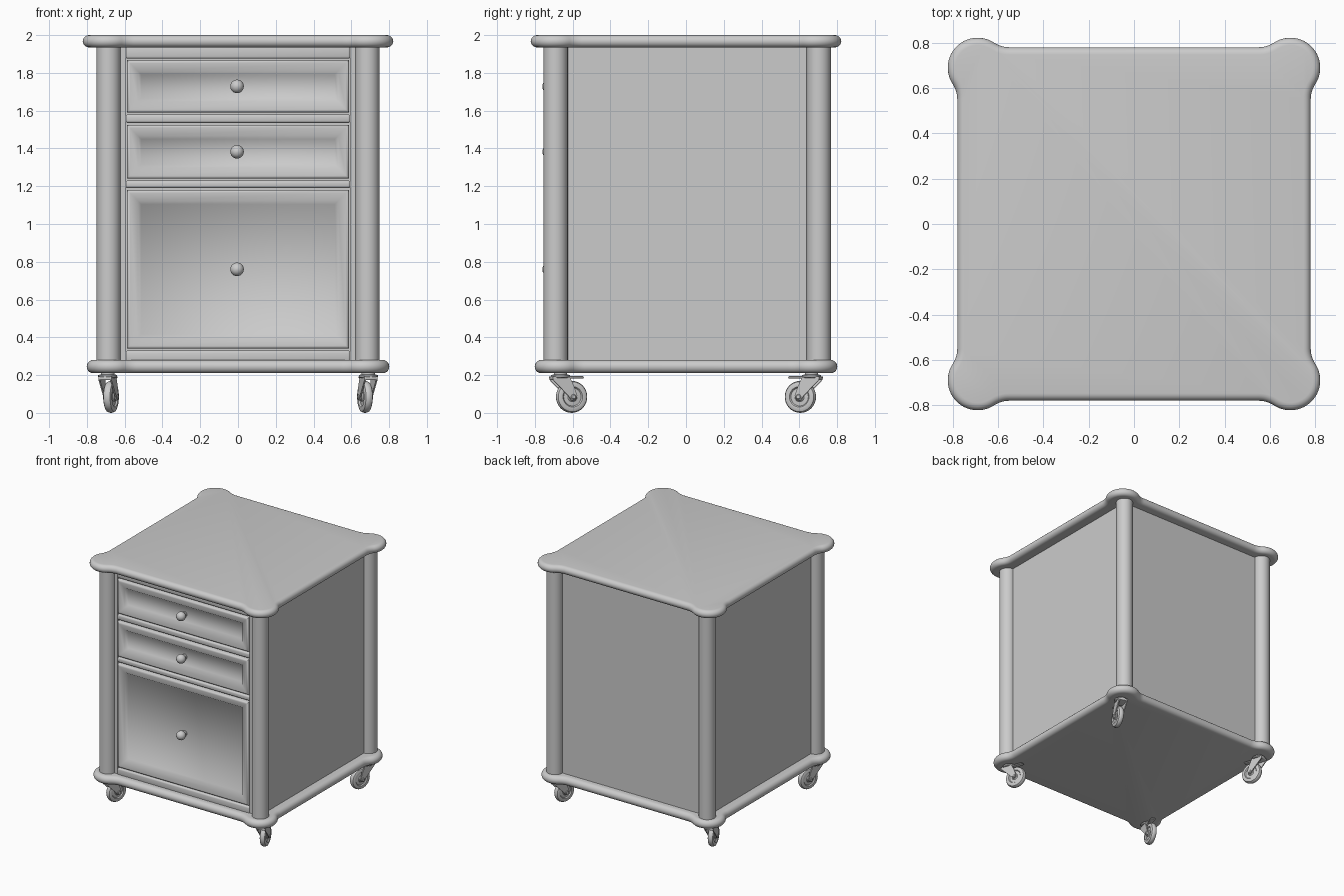
import bpy, bmesh, math
from mathutils import Matrix, Vector

if "Cube" in bpy.data.objects:
    bpy.data.objects.remove(bpy.data.objects["Cube"])

grey = bpy.data.materials.new("light_grey")
grey.diffuse_color = (0.6, 0.6, 0.6, 1)
grey.use_nodes = True
grey.node_tree.nodes["Principled BSDF"].inputs["Base Color"].default_value = grey.diffuse_color


def finish(name, bm, angle=35, matrix=None):
    bmesh.ops.recalc_face_normals(bm, faces=bm.faces)
    me = bpy.data.meshes.new(name)
    bm.to_mesh(me)
    bm.free()
    me.materials.append(grey)
    ob = bpy.data.objects.new(name, me)
    bpy.context.collection.objects.link(ob)
    if matrix is not None:
        ob.matrix_world = matrix
    bpy.ops.object.select_all(action='DESELECT')
    ob.select_set(True)
    bpy.context.view_layer.objects.active = ob
    bpy.ops.object.shade_smooth_by_angle(angle=math.radians(angle))
    return ob


def skin(loops):
    """Closed solid through a stack of equal-length point loops."""
    bm = bmesh.new()
    rings = [[bm.verts.new(p) for p in loop] for loop in loops]
    n = len(rings[0])
    for a, b in zip(rings, rings[1:]):
        for i in range(n):
            j = (i + 1) % n
            bm.faces.new((a[i], a[j], b[j], b[i]))
    bm.faces.new(rings[0])
    bm.faces.new(rings[-1])
    return bm


def lathe(name, profile, matrix, n=32):
    ring = [(math.cos(2 * math.pi * i / n), math.sin(2 * math.pi * i / n)) for i in range(n)]
    return finish(name, skin([[(r * c, r * s, h) for c, s in ring] for r, h in profile]), 35, matrix)


def box(name, x, y, z, bevel=0.0, matrix=None):
    bm = skin([[(x[0], y[0], h), (x[1], y[0], h), (x[1], y[1], h), (x[0], y[1], h)] for h in z])
    if bevel:
        bmesh.ops.bevel(bm, geom=bm.edges[:], offset=bevel, segments=3, profile=0.5, affect='EDGES')
    return finish(name, bm, 35, matrix)


def lobed_outline(side, centre, r, fillet):
    """Square outline with a round lobe blended into each corner."""
    dx = side + fillet - centre
    dy = math.sqrt((fillet + r) ** 2 - dx ** 2)
    fx, fy = side + fillet, centre - dy
    half = []
    end = math.atan2(dy, -dx)
    for i in range(9):
        a = math.pi + (end - math.pi) * i / 8
        half.append(Vector((fx + fillet * math.cos(a), fy + fillet * math.sin(a))))
    start = math.atan2(-dy, dx)
    for i in range(1, 13):
        a = start + (math.pi / 4 - start) * i / 12
        half.append(Vector((centre + r * math.cos(a), centre + r * math.sin(a))))
    quarter = half + [Vector((p.y, p.x)) for p in reversed(half[:-1])]
    return [Matrix.Rotation(k * math.pi / 2, 2) @ p for k in range(4) for p in quarter]


def lobed_plate(name, outline, z0, z1):
    n, t = len(outline), (z1 - z0) / 2
    normals = []
    for i in range(n):
        d = (outline[(i + 1) % n] - outline[i]).normalized() + (outline[i] - outline[i - 1]).normalized()
        normals.append(Vector((d.y, -d.x)).normalized())
    loops = []
    for k in range(11):
        a = -math.pi / 2 + math.pi * k / 10
        inset, z = t * (1 - math.cos(a)), z0 + t + t * math.sin(a)
        loops.append([(p.x - m.x * inset, p.y - m.y * inset, z) for p, m in zip(outline, normals)])
    return finish(name, skin(loops), 35)


# Top and base plates with round edges
lobed_plate("top_plate", lobed_outline(0.78, 0.69, 0.132, 0.12), 1.935, 2.0)
lobed_plate("base_plate", lobed_outline(0.76, 0.673, 0.128, 0.12), 0.21, 0.28)

# Corner posts
for sx, xn in ((-1, "left"), (1, "right")):
    for y, yn in ((-0.69, "front"), (0.703, "back")):
        lathe(f"{yn}_{xn}_post", [(0.064, 0.26), (0.064, 1.95)], Matrix.Translation((sx * 0.685, y, 0)))

# Body box with flat sides and back
box("body", (-0.685, 0.685), (-0.66, 0.70), (0.25, 1.96))

# Front frame stiles and rails
for sx, xn in ((-1, "left"), (1, "right")):
    box(f"{xn}_stile", sorted((sx * 0.592, sx * 0.66)), (-0.70, -0.65), (0.27, 1.95))
for i, (z0, z1) in enumerate(((0.27, 0.33), (1.19, 1.23), (1.535, 1.58), (1.875, 1.945))):
    box(f"front_rail_{i + 1}", (-0.595, 0.595), (-0.705, -0.65), (z0, z1), 0.012)


# Drawers: framed front with a sunken panel and a ball knob
def drawer(name, z0, z1):
    steps = [(0, -0.65), (0, -0.703), (0.008, -0.712), (0.016, -0.712), (0.058, -0.702), (0.076, -0.677)]
    loops = []
    for d, y in steps:
        x = 0.588 - d
        loops.append([(-x, y, z0 + d), (x, y, z0 + d), (x, y, z1 - d), (-x, y, z1 - d)])
    finish(name + "_front", skin(loops), 56)
    prof = [(0.022, -0.005), (0.020, 0.006), (0.013, 0.012)]
    for k in range(10):
        a = math.radians(-66 + k * 17)
        prof.append((0.036 * math.cos(a), 0.048 + 0.036 * math.sin(a)))
    lathe(name + "_knob", prof, Matrix.Translation((-0.005, -0.677, (z0 + z1) / 2)) @ Matrix.Rotation(math.pi / 2, 4, 'X'), 24)


drawer("top_drawer", 1.59, 1.867)
drawer("middle_drawer", 1.24, 1.525)
drawer("bottom_drawer", 0.34, 1.18)


# Swivel casters: local origin under the swivel, wheel trailing along +y
def caster(name, matrix):
    axle = matrix @ Matrix.Translation((0, 0.062, 0.085)) @ Matrix.Rotation(math.pi / 2, 4, 'Y')
    half = [(0.02, 0.022), (0.026, 0.016), (0.048, 0.014), (0.054, 0.022), (0.068, 0.023), (0.079, 0.018), (0.084, 0.008)]
    lathe(name + "_wheel", [(r, -h) for r, h in half] + [(0.085, 0)] + half[::-1], axle)
    lathe(name + "_axle", [(0.010, -0.04), (0.014, -0.036), (0.014, 0.036), (0.010, 0.04)], axle, 16)
    lathe(name + "_swivel", [(0.046, 0.185), (0.05, 0.19), (0.05, 0.2), (0.035, 0.204), (0.035, 0.225)], matrix, 24)
    arm = [(-0.052, 0.192), (0.04, 0.192), (0.066, 0.14), (0.083, 0.09), (0.072, 0.068),
           (0.054, 0.066), (0.034, 0.09), (-0.01, 0.135), (-0.05, 0.175)]
    for s, side in ((-1, "left"), (1, "right")):
        finish(f"{name}_{side}_arm", skin([[(s * x, y, z) for y, z in arm] for x in (0.028, 0.036)]), 35, matrix)
    box(name + "_hood", (-0.036, 0.036), (-0.052, 0.04), (0.174, 0.192), 0.005, matrix)
    box(name + "_brake_tab", (-0.018, 0.018), (0.03, 0.125), (0.183, 0.194), 0.004, matrix)


for sx, xn in ((-1, "left"), (1, "right")):
    for sy, yn in ((-1, "front"), (1, "back")):
        yaw = math.atan2(sx * 0.3, -sy)
        caster(f"{yn}_{xn}_caster", Matrix.Translation((sx * 0.69, sy * 0.665, 0)) @ Matrix.Rotation(yaw, 4, 'Z'))
